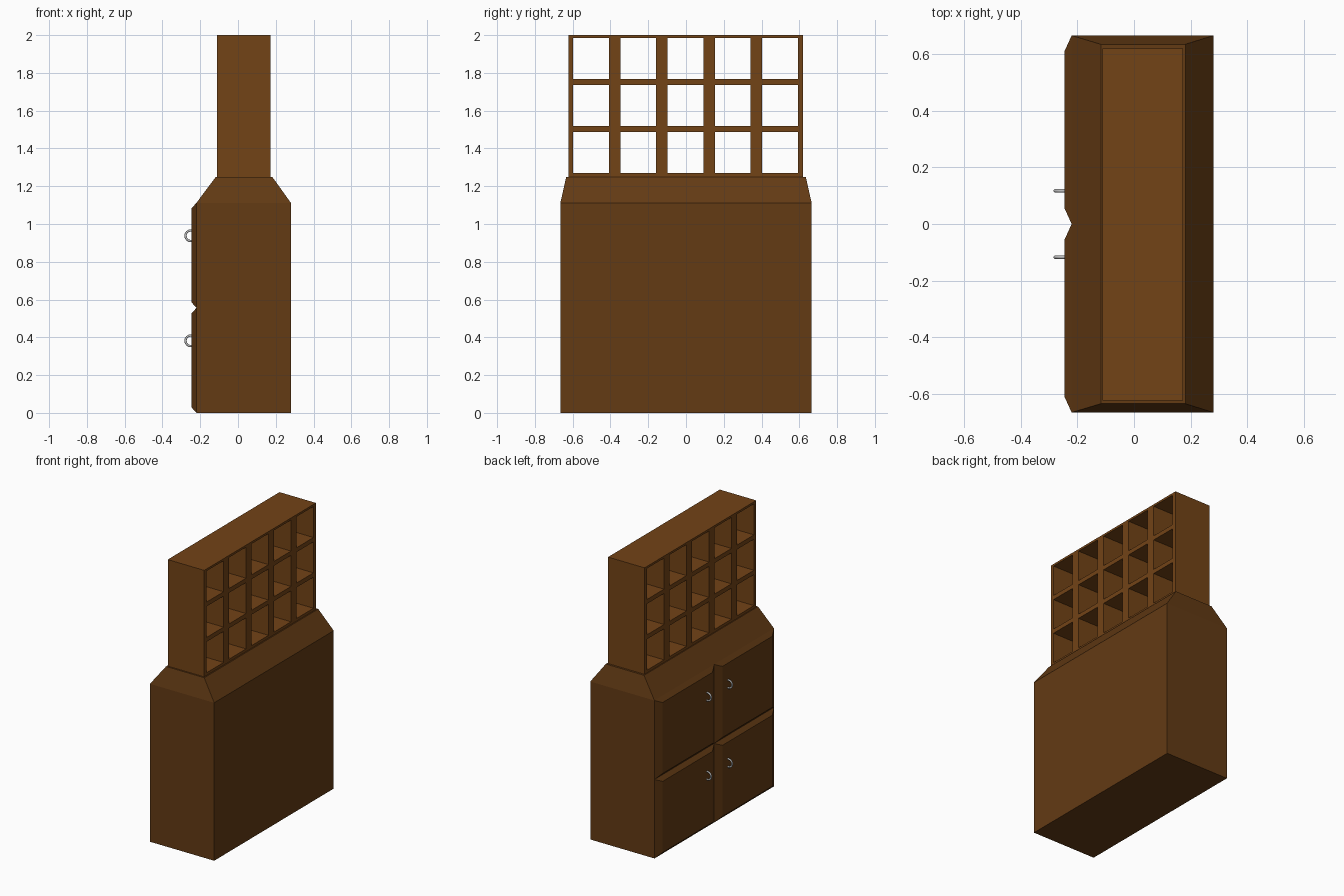
import bpy, bmesh
from math import pi

if "Cube" in bpy.data.objects:
    bpy.data.objects.remove(bpy.data.objects["Cube"])


def material(name, rgb):
    m = bpy.data.materials.new(name)
    m.diffuse_color = (*rgb, 1)
    m.use_nodes = True
    m.node_tree.nodes["Principled BSDF"].inputs["Base Color"].default_value = m.diffuse_color
    return m


cabinet_wood = material("cabinet_wood", (0.125, 0.043, 0.007))
shelf_wood = material("shelf_wood", (0.17, 0.056, 0.008))
metal = material("metal", (0.5, 0.5, 0.5))


def finish(bm, name, mat):
    bmesh.ops.recalc_face_normals(bm, faces=bm.faces)
    me = bpy.data.meshes.new(name)
    bm.to_mesh(me)
    bm.free()
    me.materials.append(mat)
    ob = bpy.data.objects.new(name, me)
    bpy.context.collection.objects.link(ob)
    return ob


def loft(name, rings, mat):
    """Skin a stack of four-point rings and cap both ends."""
    bm = bmesh.new()
    loops = [[bm.verts.new(p) for p in r] for r in rings]
    for a, b in zip(loops, loops[1:]):
        for i in range(4):
            j = (i + 1) % 4
            bm.faces.new((a[i], a[j], b[j], b[i]))
    bm.faces.new(loops[0])
    bm.faces.new(loops[-1])
    return finish(bm, name, mat)


def level(x0, x1, hy, z):
    return [(x0, -hy, z), (x1, -hy, z), (x1, hy, z), (x0, hy, z)]


def upright(x, y0, y1, z0, z1):
    return [(x, y0, z0), (x, y1, z0), (x, y1, z1), (x, y0, z1)]


# Cabinet body with tapered shoulders
loft("cabinet_body", [level(-0.22, 0.28, 0.665, 0),
                      level(-0.22, 0.28, 0.665, 0.556),
                      level(-0.22, 0.28, 0.665, 1.112),
                      level(-0.117, 0.181, 0.634, 1.25)], cabinet_wood)

# Four bevelled doors, each with a ring handle
for row, z0 in (("lower", 0), ("upper", 0.556)):
    z1 = z0 + 0.556
    for side, y0 in (("left", 0), ("right", -0.665)):
        y1 = y0 + 0.665
        loft(f"{row}_{side}_door",
             [upright(-0.22, y0, y1, z0, z1),
              upright(-0.245, y0 + 0.055, y1 - 0.055, z0 + 0.028, z1 - 0.028)],
             cabinet_wood)
        bpy.ops.mesh.primitive_torus_add(
            major_segments=24, minor_segments=10, major_radius=0.028,
            minor_radius=0.006, rotation=(pi / 2, 0, 0),
            location=(-0.25, 0.117 if y0 == 0 else -0.117, z0 + 0.382))
        ring = bpy.context.object
        ring.name = f"{row}_{side}_handle"
        ring.data.materials.append(metal)
        bpy.ops.object.shade_smooth()

# Open pigeonhole shelf: a five by three lattice extruded front to back
ys = [-0.623]
for i in range(5):
    c = -0.0025 + (i - 2) * 0.25
    ys += [c - 0.095, c + 0.095]
ys.append(0.62)
zs = [1.25]
for i in range(3):
    c = 1.378 + i * 0.249
    zs += [c - 0.109, c + 0.109]
zs.append(2.0)

bm = bmesh.new()
grid = [[bm.verts.new((-0.111, y, z)) for z in zs] for y in ys]
for i in range(len(ys) - 1):
    for j in range(len(zs) - 1):
        if i % 2 and j % 2:
            continue  # opening
        bm.faces.new((grid[i][j], grid[i + 1][j],
                      grid[i + 1][j + 1], grid[i][j + 1]))
out = bmesh.ops.extrude_face_region(bm, geom=bm.faces[:], use_keep_orig=True)
bmesh.ops.translate(bm, vec=(0.284, 0, 0),
                    verts=[g for g in out["geom"] if isinstance(g, bmesh.types.BMVert)])
finish(bm, "pigeonhole_shelf", shelf_wood)
